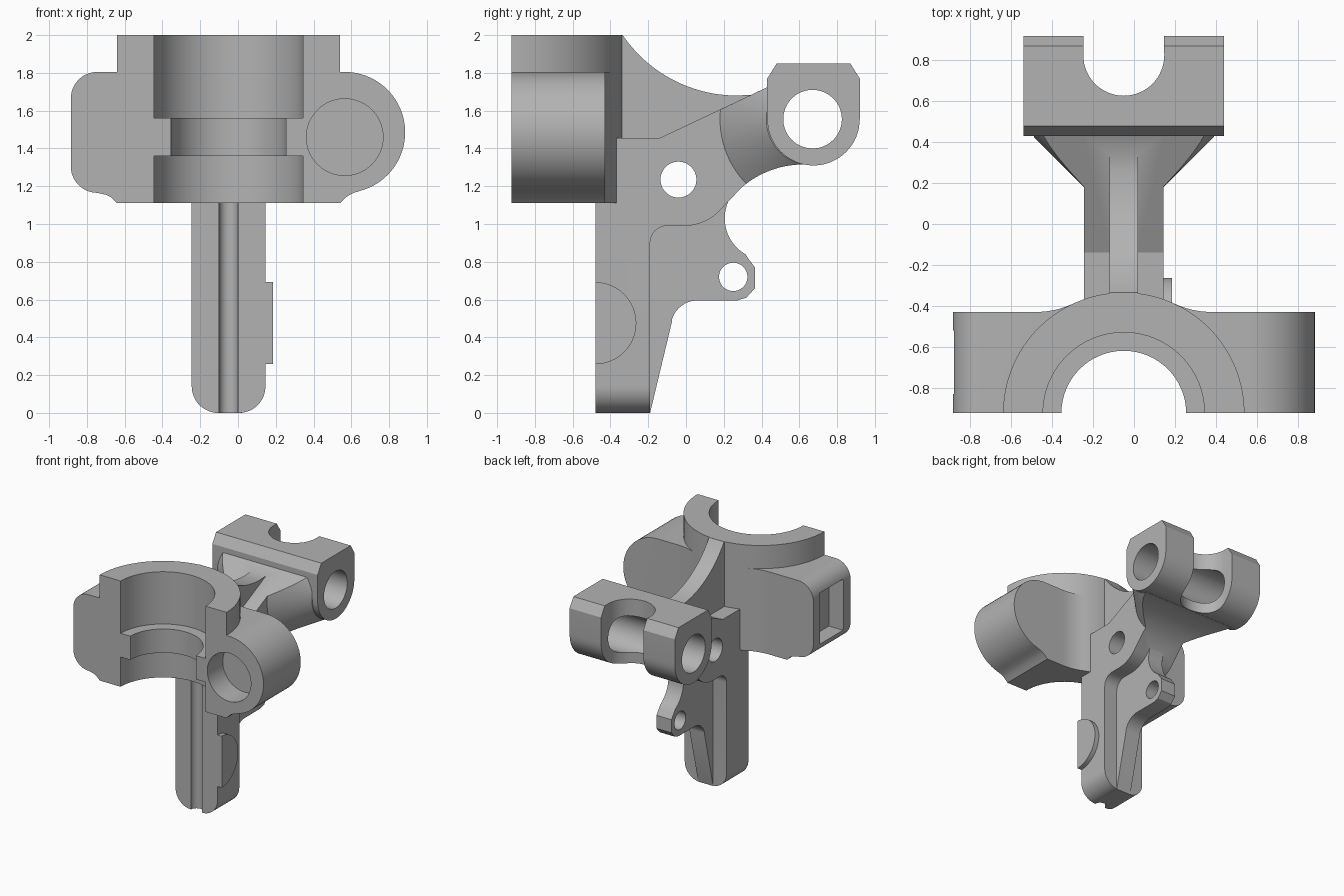
import bpy, bmesh
from math import cos, sin, radians, pi
from mathutils import Matrix, Vector

cube = bpy.data.objects.get("Cube")
if cube:
    bpy.data.objects.remove(cube, do_unlink=True)

grey = bpy.data.materials.new("plain grey")
grey.use_nodes = True
COLOUR = (0.45, 0.45, 0.45, 1)
grey.diffuse_color = COLOUR
grey.node_tree.nodes["Principled BSDF"].inputs["Base Color"].default_value = COLOUR

CX = -0.05          # symmetry plane of the bracket
FRONT = -0.925      # split face of the collar
HALF = 0.195        # half width of the post


def arc(u, v, r, start, end, steps=24):
    angles = [radians(start + (end - start) * i / steps) for i in range(steps + 1)]
    return [(u + r * cos(a), v + r * sin(a)) for a in angles]


def finish(name, bm):
    bmesh.ops.recalc_face_normals(bm, faces=bm.faces)
    mesh = bpy.data.meshes.new(name)
    bm.to_mesh(mesh)
    bm.free()
    mesh.materials.append(grey)
    ob = bpy.data.objects.new(name, mesh)
    bpy.context.collection.objects.link(ob)
    return ob


def prism(name, outline, axis, lo, hi):
    """Extrude a 2D outline along an axis: x takes (y, z), y takes (x, z), z takes (x, y)."""
    place = {"x": lambda u, v, w: (w, u, v),
             "y": lambda u, v, w: (u, w, v),
             "z": lambda u, v, w: (u, v, w)}[axis]
    bm = bmesh.new()
    face = bm.faces.new([bm.verts.new(place(u, v, lo)) for u, v in outline])
    new = bmesh.ops.extrude_face_region(bm, geom=[face])["geom"]
    bmesh.ops.translate(bm, vec=Vector(place(0, 0, hi - lo)),
                        verts=[e for e in new if isinstance(e, bmesh.types.BMVert)])
    return finish(name, bm)


def rod(u, v, r, axis, lo, hi):
    return prism("cutter", arc(u, v, r, 0, 360, 64)[:-1], axis, lo, hi)


def combine(target, other, operation):
    mod = target.modifiers.new("combine", "BOOLEAN")
    mod.operation, mod.object, mod.solver = operation, other, "EXACT"
    bpy.context.view_layer.objects.active = target
    bpy.ops.object.modifier_apply(modifier=mod.name)
    bpy.data.objects.remove(other, do_unlink=True)


def smooth(ob):
    bpy.ops.object.select_all(action="DESELECT")
    ob.select_set(True)
    bpy.context.view_layer.objects.active = ob
    bpy.ops.object.shade_smooth_by_angle(angle=radians(25))


# Half collar with a clamp bar running through both ears
collar = prism("collar", arc(CX, FRONT, 0.59, 0, 180, 64), "z", 1.11, 2)
ears = ([(-0.64, 1.11), (0.54, 1.11), (0.575, 1.145), (0.61, 1.164)]
        + arc(0.565, 1.485, 0.32, -75, 90, 32)
        + arc(-0.745, 1.665, 0.14, 90, 180, 12)
        + arc(-0.745, 1.305, 0.14, 180, 270, 12) + [(-0.7, 1.155), (-0.67, 1.14)])
combine(collar, prism("ears", ears, "y", FRONT, -0.43), "UNION")

# Blends between the ears and the round collar
for side in (1, -1):
    curve = arc(0.43, 0.0, 0.43, -90, -115, 10)
    blend = [(CX + side * x, y) for x, y in curve] + [(CX + side * 0.1, -0.5), (CX + side * 0.43, -0.5)]
    combine(collar, prism("blend", blend, "z", 1.11, 1.805), "UNION")

# Stepped bore, round socket and rectangular pocket
for radius, lo, hi in ((0.305, 1, 2.1), (0.395, 1.56, 2.1), (0.395, 1, 1.36)):
    combine(collar, rod(CX, FRONT, radius, "z", lo, hi), "DIFFERENCE")
combine(collar, rod(0.565, 1.46, 0.203, "y", -1, -0.72), "DIFFERENCE")
pocket = [(-0.83, 1.27), (-0.52, 1.27), (-0.52, 1.7), (-0.83, 1.7)]
combine(collar, prism("pocket", pocket, "x", -1, -0.75), "DIFFERENCE")
smooth(collar)

# Thick side profile shared by the post and the flared neck
lower = (arc(-0.1, 0.9, 0.09, 180, 90, 8)
         + arc(-0.01, 1.25, 0.26, -90, -40, 10)
         + arc(0.62, 0.82, 0.495, 131, 90, 14))
profile = ([(-0.48, 0), (-0.19, 0)] + lower
           + [(0.62, 1.6), (0.5, 1.757), (-0.14, 1.455), (-0.48, 1.455)])
body = prism("bracket_body", profile, "x", CX - HALF, CX + HALF)
rounded = ([(CX - HALF, 2), (CX - HALF, 0.14)] + arc(CX - HALF + 0.14, 0.14, 0.14, 180, 270, 12)
           + arc(CX + HALF - 0.14, 0.14, 0.14, 270, 360, 12) + [(CX + HALF, 2)])
rounded = [(CX + (x - CX) * 1.0005, z) for x, z in rounded]
combine(body, prism("rounded_foot", rounded, "y", -1, 1), "INTERSECT")

# Conical neck that widens from the post to the fork
neck = prism("neck", [p for p in profile if p[0] > 0.1] + [(0.1, 1.568), (0.1, 1.1)],
             "x", CX - 0.6, CX + 0.6)
bm = bmesh.new()
rings = []
for w, r in ((-0.44, 0.245), (-HALF + 0.02, 0.51), (HALF - 0.02, 0.51), (0.44, 0.245)):
    rings.append([bm.verts.new((CX + w, y, z)) for y, z in arc(0.67, 1.555, r, 0, 360, 96)[:-1]])
for a, b in zip(rings, rings[1:]):
    for i in range(len(a)):
        j = (i + 1) % len(a)
        bm.faces.new((a[i], a[j], b[j], b[i]))
bm.faces.new(rings[0])
bm.faces.new(rings[-1])
combine(neck, finish("cone", bm), "INTERSECT")
combine(body, neck, "UNION")

# Thin web: lower lug behind the post and curved rib up to the collar
web = ([(-0.3, 0), (-0.19, 0), (-0.075, 0.48)]
       + arc(0.06, 0.455, 0.14, 165, 90, 10)
       + [(0.27, 0.595), (0.32, 0.61), (0.365, 0.66), (0.365, 0.77), (0.335, 0.81)]
       + arc(0.425, 1.03, 0.22, 240, 122, 20)
       + [(0.38, 1.4), (0.36, 1.685)] + arc(0.27, 2.412, 0.732, -90, -145.7, 24) + [(-0.4, 2), (-0.4, 0.5)])
combine(body, prism("web", web, "x", CX - 0.07, CX + 0.07), "UNION")

# Fork block with rounded underside and chamfered top
fork = ([(0.43, 1.77), (0.43, 1.555)] + arc(0.675, 1.555, 0.245, 190, 350, 32)
        + [(0.92, 1.555), (0.92, 1.77), (0.87, 1.85), (0.48, 1.85)])
combine(body, prism("fork", fork, "x", CX - 0.49, CX + 0.49), "UNION")

# Fork notch, cross holes and the front groove
notch = [(CX + HALF, 1.1)] + arc(CX, 0.825, HALF + 0.003, 360, 180, 32) + [(CX - HALF, 1.1)]
combine(body, prism("notch", notch, "z", 1.2, 2.1), "DIFFERENCE")
for y, z, radius in ((0.67, 1.555, 0.155), (-0.04, 1.235, 0.095), (0.25, 0.72, 0.075)):
    combine(body, rod(y, z, radius, "x", -1, 1), "DIFFERENCE")
combine(body, rod(CX, -0.48, 0.05, "z", -0.1, 1.11), "DIFFERENCE")
smooth(body)

# Half-round pad on the side of the post
pad = prism("side_pad", arc(-0.48, 0.475, 0.217, -90, 90, 32), "x", 0.1, 0.185)
smooth(pad)
